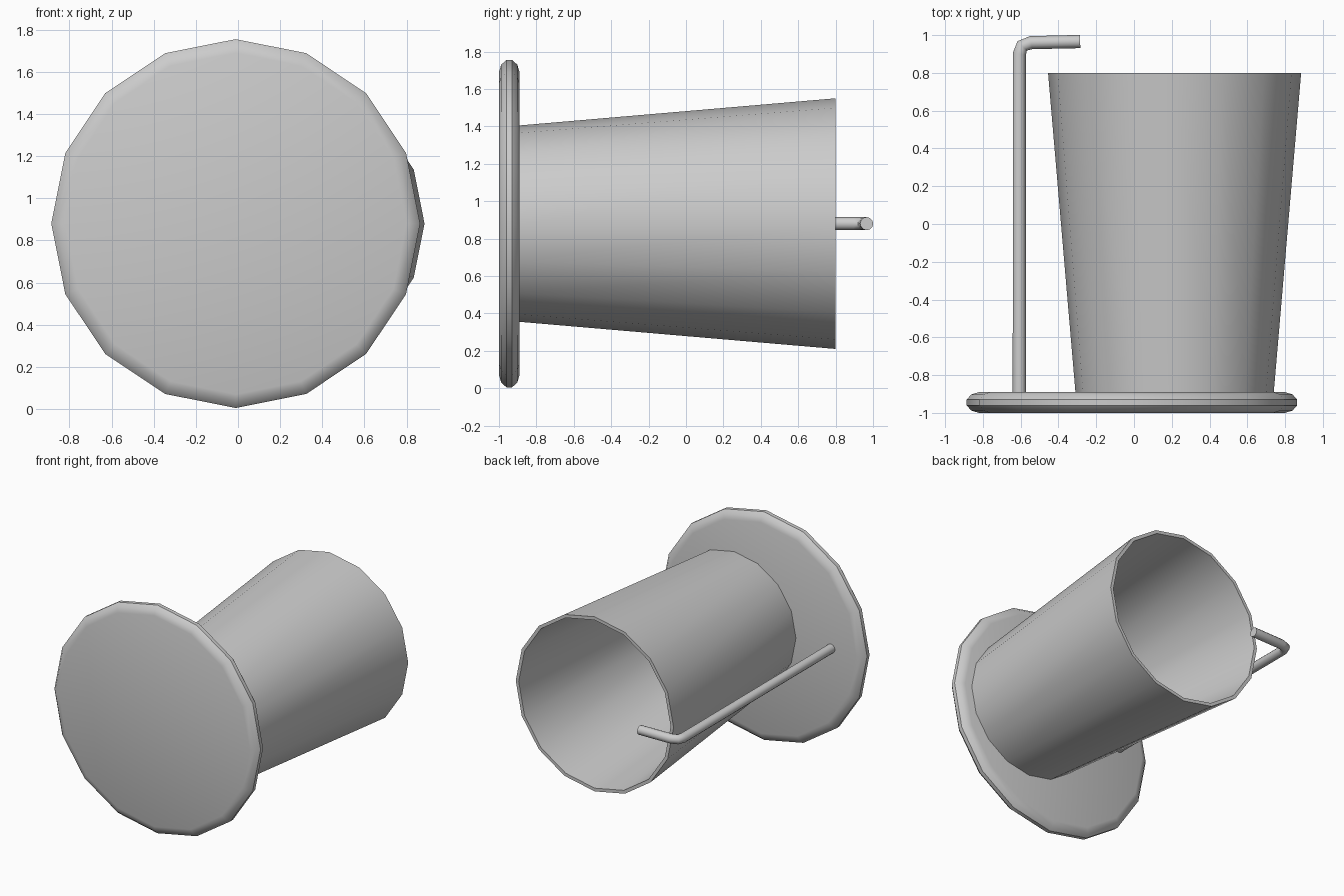
import bpy, bmesh
from math import sin, cos, pi, radians

if "Cube" in bpy.data.objects:
    bpy.data.objects.remove(bpy.data.objects["Cube"], do_unlink=True)

SIDES = 16
AXIS_Z = 0.88

grey = bpy.data.materials.new("plain grey")
grey.use_nodes = True
grey.diffuse_color = (0.6, 0.6, 0.6, 1)
grey.node_tree.nodes["Principled BSDF"].inputs["Base Color"].default_value = (0.6, 0.6, 0.6, 1)


def finish(obj, angle):
    obj.data.materials.append(grey)
    bpy.ops.object.select_all(action="DESELECT")
    obj.select_set(True)
    bpy.context.view_layer.objects.active = obj
    bpy.ops.object.shade_smooth_by_angle(angle=radians(angle))


def lathe(name, profile, x, closed):
    """Turn (radius, y) points around a front-to-back axis."""
    bm = bmesh.new()
    rings = []
    for r, y in profile:
        angles = [2 * pi * i / SIDES for i in range(SIDES)]
        rings.append([bm.verts.new((x + r * cos(a), y, AXIS_Z + r * sin(a))) for a in angles])
    pairs = list(zip(rings, rings[1:]))
    if closed:
        pairs.append((rings[-1], rings[0]))
    else:
        bm.faces.new(rings[0])
        bm.faces.new(rings[-1])
    for a, b in pairs:
        for i in range(SIDES):
            j = (i + 1) % SIDES
            bm.faces.new((a[i], a[j], b[j], b[i]))
    bmesh.ops.recalc_face_normals(bm, faces=bm.faces)
    mesh = bpy.data.meshes.new(name)
    bm.to_mesh(mesh)
    bm.free()
    obj = bpy.data.objects.new(name, mesh)
    bpy.context.collection.objects.link(obj)
    finish(obj, 40)


# Round base plate with a rolled edge
lathe("base_plate", [(0.81, -1), (0.85, -0.988), (0.875, -0.96),
                     (0.875, -0.93), (0.85, -0.902), (0.81, -0.89)], -0.011, False)

# Open flared cup with thin walls
lathe("cup", [(0.525, -0.89), (0.67, 0.8), (0.645, 0.8), (0.5, -0.89)], 0.215, True)

# Bent rod standing beside the cup
curve = bpy.data.curves.new("rod_path", "CURVE")
curve.dimensions = "3D"
curve.bevel_depth = 0.035
curve.bevel_resolution = 4
curve.use_fill_caps = True
path = [(-0.607, -0.9), (-0.607, 0.9), (-0.592, 0.943), (-0.545, 0.96), (-0.285, 0.966)]
spline = curve.splines.new("POLY")
spline.points.add(len(path) - 1)
for point, (x, y) in zip(spline.points, path):
    point.co = (x, y, AXIS_Z, 1)
rod = bpy.data.objects.new("rod", curve)
bpy.context.collection.objects.link(rod)
bpy.ops.object.select_all(action="DESELECT")
rod.select_set(True)
bpy.context.view_layer.objects.active = rod
bpy.ops.object.convert(target="MESH")
finish(bpy.context.view_layer.objects.active, 50)
